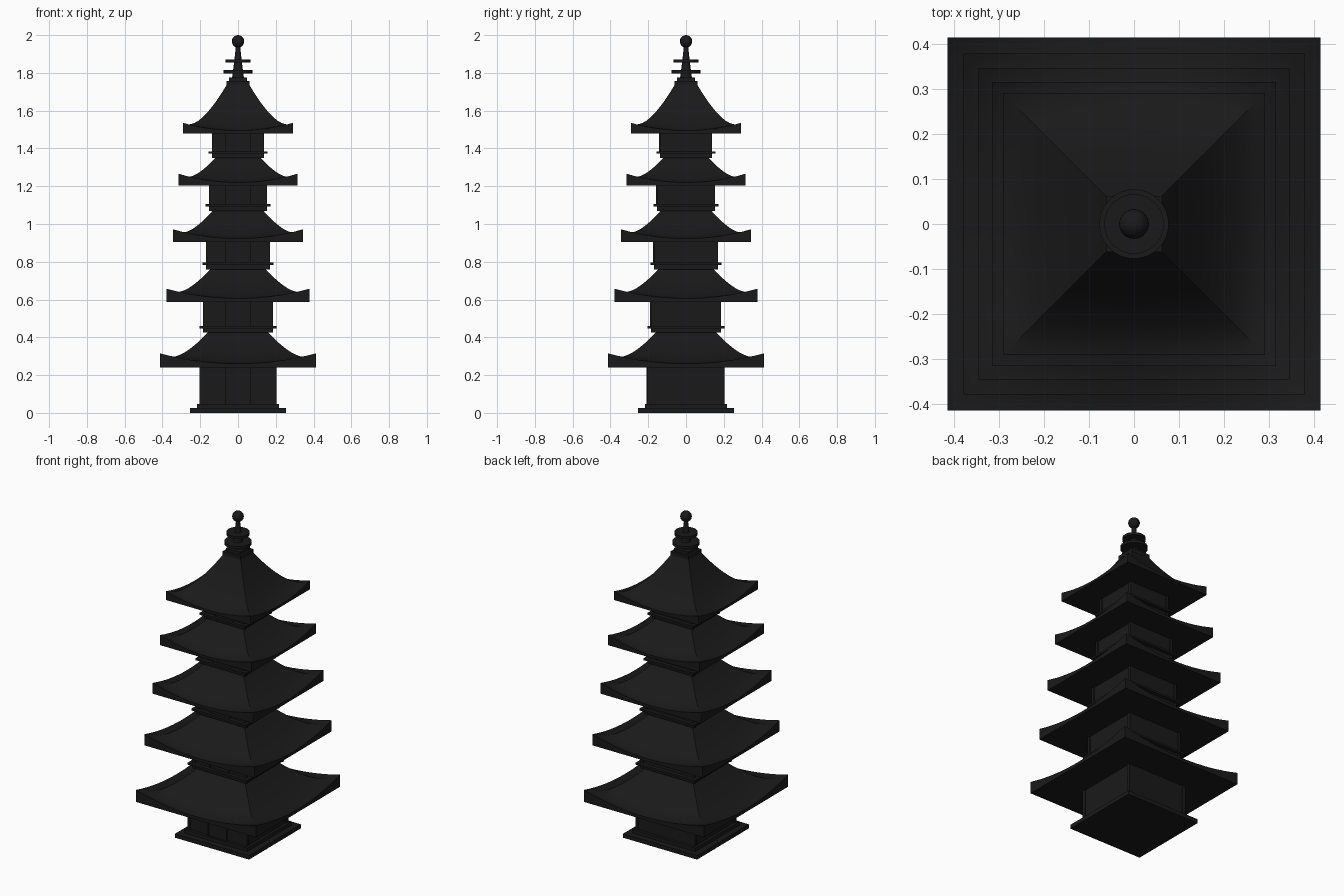
import bpy, bmesh, math

if "Cube" in bpy.data.objects:
    bpy.data.objects.remove(bpy.data.objects["Cube"])

mat = bpy.data.materials.new("dark_timber")
mat.diffuse_color = (0.01, 0.01, 0.01, 1)
mat.use_nodes = True
mat.node_tree.nodes["Principled BSDF"].inputs["Base Color"].default_value = mat.diffuse_color


def finish(ob, name, smooth=False):
    ob.name = name
    ob.data.materials.append(mat)
    if smooth:
        bpy.ops.object.select_all(action='DESELECT')
        ob.select_set(True)
        bpy.context.view_layer.objects.active = ob
        bpy.ops.object.shade_smooth_by_angle(angle=math.radians(30))
    return ob


def mesh_object(bm, name, smooth=False):
    me = bpy.data.meshes.new(name)
    bm.to_mesh(me)
    bm.free()
    ob = bpy.data.objects.new(name, me)
    bpy.context.collection.objects.link(ob)
    return finish(ob, name, smooth)


def box(name, x, y, z0, z1, cx=0, cy=0):
    """Box from half widths x, y and a height range."""
    bpy.ops.mesh.primitive_cube_add(size=1, location=(cx, cy, (z0 + z1) / 2))
    ob = bpy.context.object
    ob.scale = (2 * x, 2 * y, z1 - z0)
    return finish(ob, name)


def roof(name, eave, top, z_bottom, z_mid, lift, z_top, n=16, m=12):
    """Concave hipped roof with upswept corners and a flat underside."""
    bm = bmesh.new()
    for k in range(4):
        c, s = [(1, 0), (0, 1), (-1, 0), (0, -1)][k]

        def vert(u, w, z):
            x, y = u * w, -w
            return bm.verts.new((c * x - s * y, s * x + c * y, z))
        rows = [[vert(-1 + 2 * i / n, eave, z_bottom) for i in range(n + 1)]]
        for j in range(m + 1):
            v = j / m
            w = eave + (top - eave) * v
            z = z_mid + (z_top - z_mid) * v ** 1.6
            rows.append([vert(u, w, z + lift * u * u * (1 - v) ** 4)
                         for u in [-1 + 2 * i / n for i in range(n + 1)]])
        for a, b in zip(rows, rows[1:]):
            for i in range(n):
                bm.faces.new((a[i], a[i + 1], b[i + 1], b[i]))
    bmesh.ops.remove_doubles(bm, verts=bm.verts, dist=1e-5)
    bmesh.ops.holes_fill(bm, edges=[e for e in bm.edges if e.is_boundary], sides=0)
    bmesh.ops.recalc_face_normals(bm, faces=bm.faces)
    return mesh_object(bm, name, True)


def lathe(name, profile, segments=32):
    bm = bmesh.new()
    vs = [bm.verts.new((r, 0, z)) for r, z in profile]
    es = [bm.edges.new(p) for p in zip(vs, vs[1:])]
    bmesh.ops.spin(bm, geom=vs + es, axis=(0, 0, 1), cent=(0, 0, 0),
                   angle=2 * math.pi, steps=segments)
    bmesh.ops.remove_doubles(bm, verts=bm.verts, dist=1e-5)
    bmesh.ops.recalc_face_normals(bm, faces=bm.faces)
    return mesh_object(bm, name, True)


# Stepped base
box("base_lower_step", 0.254, 0.254, 0, 0.025)
box("base_upper_step", 0.217, 0.217, 0.025, 0.047)

# Tiers: body half width, body bottom, eave half width, eave bottom,
# corner top, roof top half width, roof top height
tiers = [
    (0.200, 0.045, 0.413, 0.241, 0.315, 0.155, 0.430),
    (0.181, 0.425, 0.378, 0.588, 0.657, 0.142, 0.765),
    (0.165, 0.760, 0.345, 0.905, 0.972, 0.130, 1.075),
    (0.149, 1.070, 0.315, 1.203, 1.266, 0.115, 1.355),
    (0.133, 1.350, 0.290, 1.480, 1.535, 0.055, 1.745),
]
for i, (bw, bz, ew, ez, cz, tw, tz) in enumerate(tiers, 1):
    box(f"body_{i}", bw, bw, bz, ez + 0.01)
    # Corner posts
    for sx in (-1, 1):
        for sy in (-1, 1):
            box(f"corner_post_{i}", 0.01, 0.01, bz, ez + 0.01,
                sx * (bw - 0.005), sy * (bw - 0.005))
    # Balcony slab round the upper tiers
    floor = bz
    if i > 1:
        floor = bz + 0.035
        box(f"balcony_{i}", bw + 0.023, bw + 0.023, bz + 0.023, floor)
    # Front door with jambs
    box(f"door_{i}", 0.055, 0.004, floor, ez, 0, -bw - 0.002)
    for sx in (-1, 1):
        box(f"door_jamb_{i}", 0.006, 0.006, floor, ez, sx * 0.061, -bw - 0.003)
    lift = (cz - ez) * 0.74
    roof(f"roof_{i}", ew, tw, ez, cz - lift, lift, tz)

# Finial: square foot, tapering mast, rings and ball
box("finial_foot", 0.062, 0.062, 1.735, 1.757)
box("finial_block", 0.048, 0.048, 1.757, 1.775)
lathe("finial_mast", [(0, 1.77), (0.032, 1.77), (0.028, 1.80), (0.02, 1.86),
                      (0.011, 1.945), (0, 1.945)])
for r, z in ((0.077, 1.806), (0.066, 1.863)):
    lathe("finial_ring", [(0, z - 0.008), (r, z - 0.008), (r, z + 0.008), (0, z + 0.008)])
bpy.ops.mesh.primitive_uv_sphere_add(segments=24, ring_count=14, radius=0.033,
                                     location=(0, 0, 1.967))
finish(bpy.context.object, "finial_ball", True)
